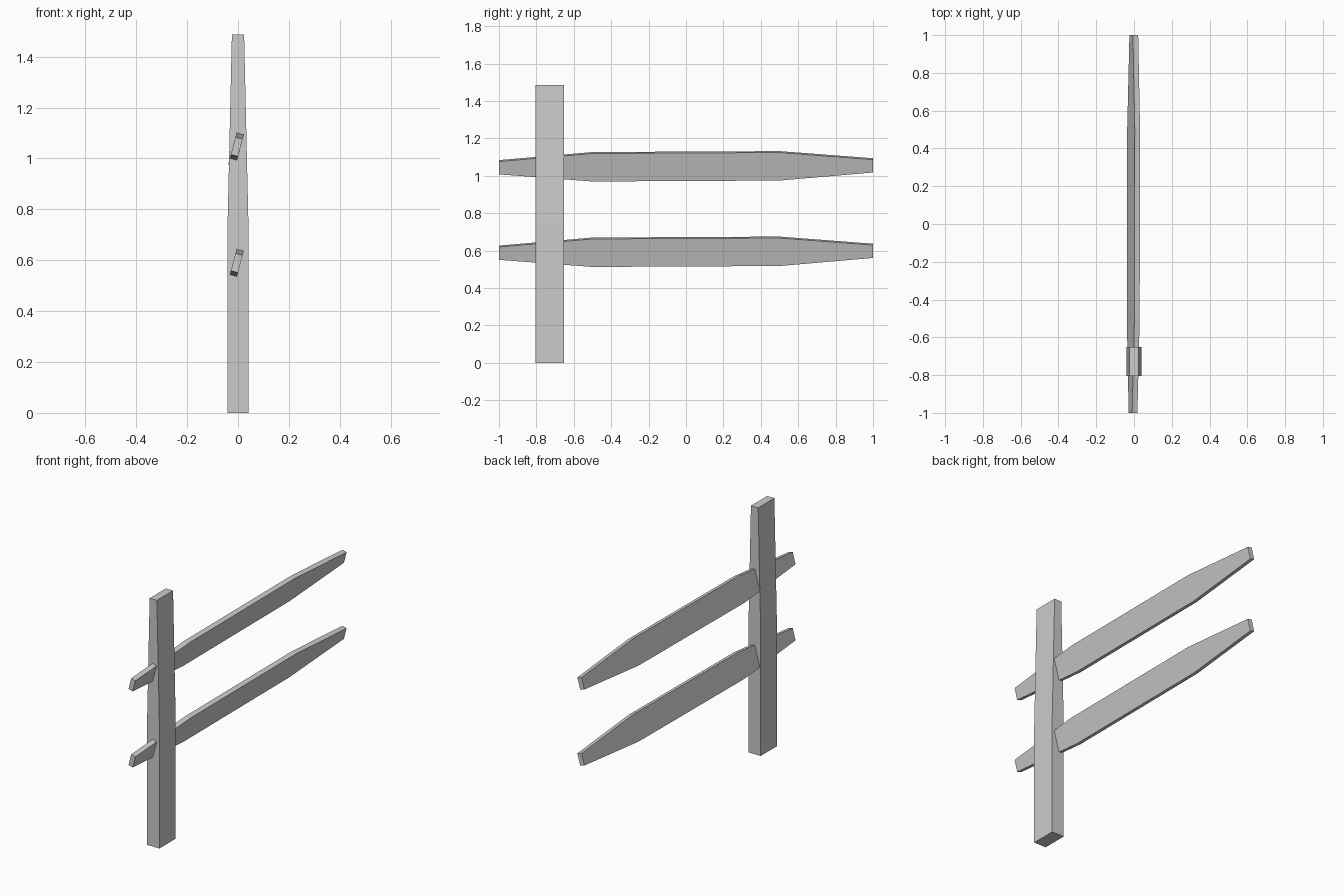
import bpy, bmesh
from math import sin, cos, radians

if "Cube" in bpy.data.objects:
    bpy.data.objects.remove(bpy.data.objects["Cube"])


def loft(name, rings):
    """Skin a chain of four-cornered rings and cap both ends."""
    bm = bmesh.new()
    loops = [[bm.verts.new(p) for p in ring] for ring in rings]
    for a, b in zip(loops, loops[1:]):
        for i in range(4):
            j = (i + 1) % 4
            bm.faces.new((a[i], a[j], b[j], b[i]))
    bm.faces.new(loops[0][::-1])
    bm.faces.new(loops[-1])
    bmesh.ops.recalc_face_normals(bm, faces=bm.faces)
    mesh = bpy.data.meshes.new(name)
    bm.to_mesh(mesh)
    bm.free()
    obj = bpy.data.objects.new(name, mesh)
    bpy.context.collection.objects.link(obj)
    return obj


CORNERS = [(-1, -1), (1, -1), (1, 1), (-1, 1)]

# Post: straight lower half, narrowing in x towards the top
loft("post", [[(sx * w, -0.728 + sy * 0.077, z) for sx, sy in CORNERS]
              for z, w in [(0, 0.041), (0.74, 0.041), (1.487, 0.024)]])

# Rails: planks with tapered ends, leaning towards +x and rising slightly to the back
TILT = radians(15)
HALF_THICK = 0.0145


def rail(name, z0):
    rings = []
    for y, half_h in [(-1, 0.0355), (-0.5, 0.0775), (0.5, 0.0775), (1, 0.0355)]:
        ring = []
        for sx, sz in CORNERS:
            u, v = sx * HALF_THICK, sz * half_h
            ring.append((-0.003 + 0.002 * y + u * cos(TILT) + v * sin(TILT), y,
                         z0 + 0.005 * y - u * sin(TILT) + v * cos(TILT)))
        rings.append(ring)
    return loft(name, rings)


rail("upper_rail", 1.051)
rail("lower_rail", 0.594)
